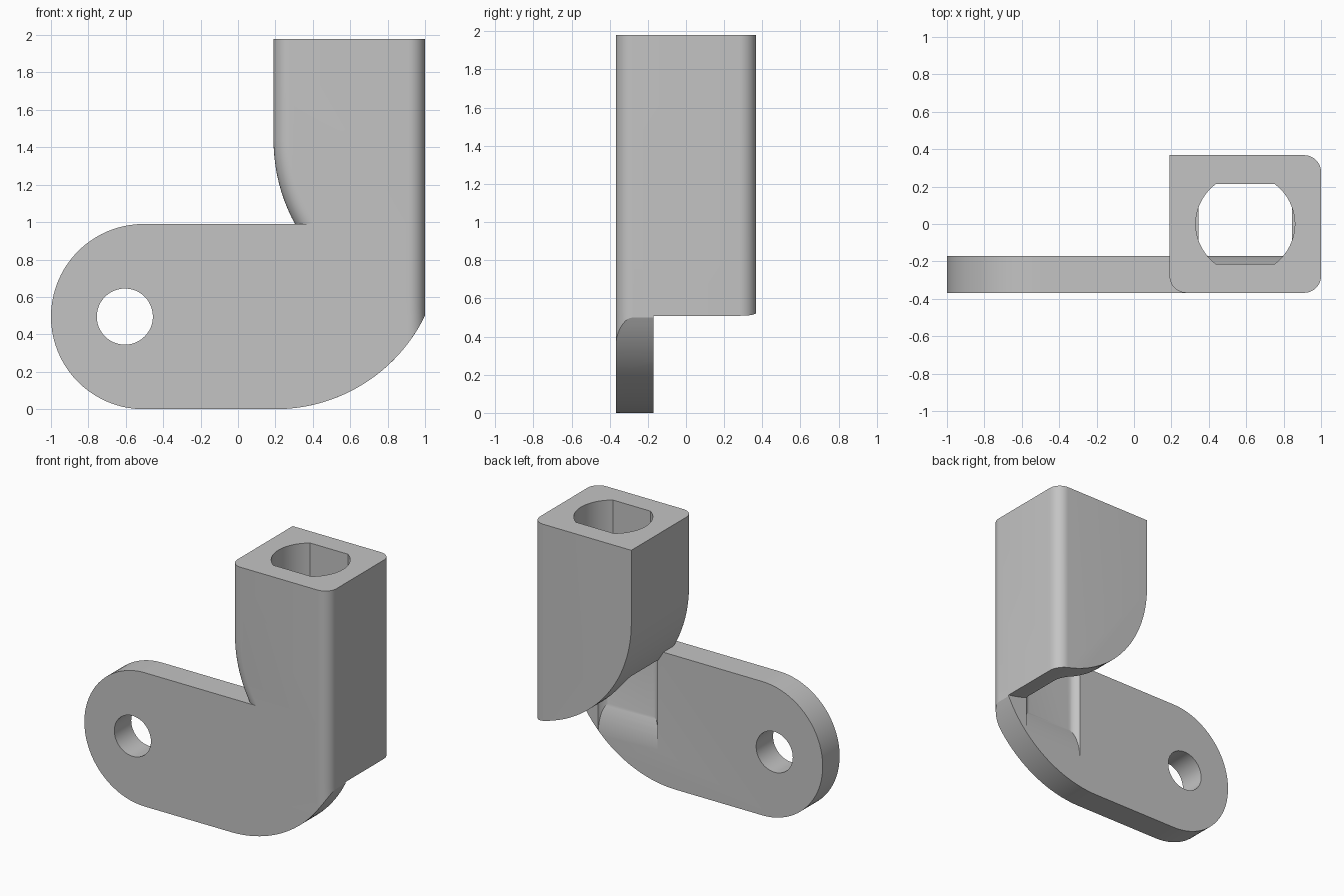
import bpy, bmesh, math

if "Cube" in bpy.data.objects:
    bpy.data.objects.remove(bpy.data.objects["Cube"])

Y0, Y1 = -0.368, 0.368      # front and back of the socket
YP = -0.17                  # back of the flat lug
XL, XR, TOP = 0.19, 1.0, 1.98
FIL = 0.09                  # corner radius

grey = bpy.data.materials.new("grey metal")
grey.diffuse_color = (0.55, 0.55, 0.55, 1)
grey.use_nodes = True
grey.node_tree.nodes["Principled BSDF"].inputs["Base Color"].default_value = grey.diffuse_color


def loft(name, rings):
    """Solid skinned through equal-length rings of 3D points."""
    bm = bmesh.new()
    loops = [[bm.verts.new(p) for p in r] for r in rings]
    n = len(loops[0])
    for a, b in zip(loops, loops[1:]):
        for i in range(n):
            j = (i + 1) % n
            bm.faces.new((a[i], a[j], b[j], b[i]))
    bm.faces.new(loops[0])
    bm.faces.new(loops[-1][::-1])
    bmesh.ops.recalc_face_normals(bm, faces=bm.faces)
    me = bpy.data.meshes.new(name)
    bm.to_mesh(me)
    bm.free()
    ob = bpy.data.objects.new(name, me)
    bpy.context.collection.objects.link(ob)
    me.materials.append(grey)
    return ob


def arc(cx, cy, r, a0, a1, n):
    return [(cx + r * math.cos(math.radians(a0 + (a1 - a0) * i / n)),
             cy + r * math.sin(math.radians(a0 + (a1 - a0) * i / n))) for i in range(n + 1)]


def inset(d):
    """Side inset of a rounded corner at distance d from the face."""
    return FIL - math.sqrt(max(0, FIL**2 - (FIL - d)**2)) if d < FIL else 0.0


def combine(ob, other, op):
    m = ob.modifiers.new(op, 'BOOLEAN')
    m.object, m.operation, m.solver = other, op, 'EXACT'
    bpy.context.view_layer.objects.active = ob
    bpy.ops.object.modifier_apply(modifier=m.name)
    bpy.data.objects.remove(other)


steps = [FIL * (1 - math.cos(math.radians(90 * i / 10))) for i in range(11)]


# Socket block: scooped underside, three rounded upright corners
def socket_ring(y):
    left = inset(y - Y0)
    right = max(left, inset(Y1 - y))
    xr, R = XR - right, 0.94
    cx, cz, r = XL + R, 0.5 + R, R - left
    end = 180 + math.degrees(math.acos((cx - xr) / r))
    pts = arc(cx, cz, r, 180, end, 28) + [(xr, TOP), (cx - r, TOP)]
    return [(x, y, z) for x, z in pts]


ys = [Y0 + s for s in steps] + [Y1 - s for s in reversed(steps)]
body = loft("socket_bracket", [socket_ring(y) for y in ys])


# Flat lug: round left end, curved heel, rounded front right corner
def lug_ring(y):
    xr, h, r = XR - inset(y - Y0), 0.99, 0.89
    end = 270 + math.degrees(math.asin((xr - 0.2) / r))
    pts = arc(-1 + h / 2, h / 2, h / 2, 90, 270, 40) + arc(0.2, r, r, 270, end, 24) + [(xr, h)]
    return [(x, y, z) for x, z in pts]


lug = loft("lug", [lug_ring(y) for y in [Y0 + s for s in steps] + [YP]])
combine(body, lug, 'UNION')

# Round bolt hole through the lug
hole = arc(-0.605, 0.495, 0.15, 0, 360, 48)[:-1]
combine(body, loft("bolt_hole", [[(x, y, z) for x, z in hole] for y in (-0.6, 0.2)]), 'DIFFERENCE')

# Mouth of the socket: a circle with two flats
CX, HW, HY, CR = 0.595, 0.25, 0.215, 0.265
a = math.degrees(math.asin(HY / CR))
mouth = arc(CX, 0, CR, -a, a, 20) + arc(CX, 0, CR, 180 - a, 180 + a, 20)
combine(body, loft("mouth", [[(x, y, z) for x, y in mouth] for z in (1.3, 2.2)]), 'DIFFERENCE')

# Lower cavity: rounded rectangle that runs out through the back of the lug
q = 0.075
rect = []
for k, (sx, sy) in enumerate([(1, 1), (-1, 1), (-1, -1), (1, -1)]):
    rect += arc(CX + sx * (HW - q), sy * (HY - q), q, 90 * k, 90 * k + 90, 8)
cavity = loft("cavity", [[(x, y, z) for x, y in rect] for z in (0.1, 1.45)])
R = 0.65
ramp = [(YP + 0.0005 - (R - math.sqrt(R * R - d * d)), 0.23 + d)
        for d in [0.242 * i / 10 for i in range(11)]]
side = ramp + [(-0.3, 0.48), (-0.3, 1.6), (0.4, 1.6), (0.4, 0.23)]
combine(cavity, loft("ramp", [[(x, y, z) for y, z in side] for x in (0.2, 1.1)]), 'INTERSECT')
combine(body, cavity, 'DIFFERENCE')

bpy.ops.object.select_all(action='DESELECT')
body.select_set(True)
bpy.context.view_layer.objects.active = body
bpy.ops.object.shade_smooth_by_angle(angle=math.radians(25))
